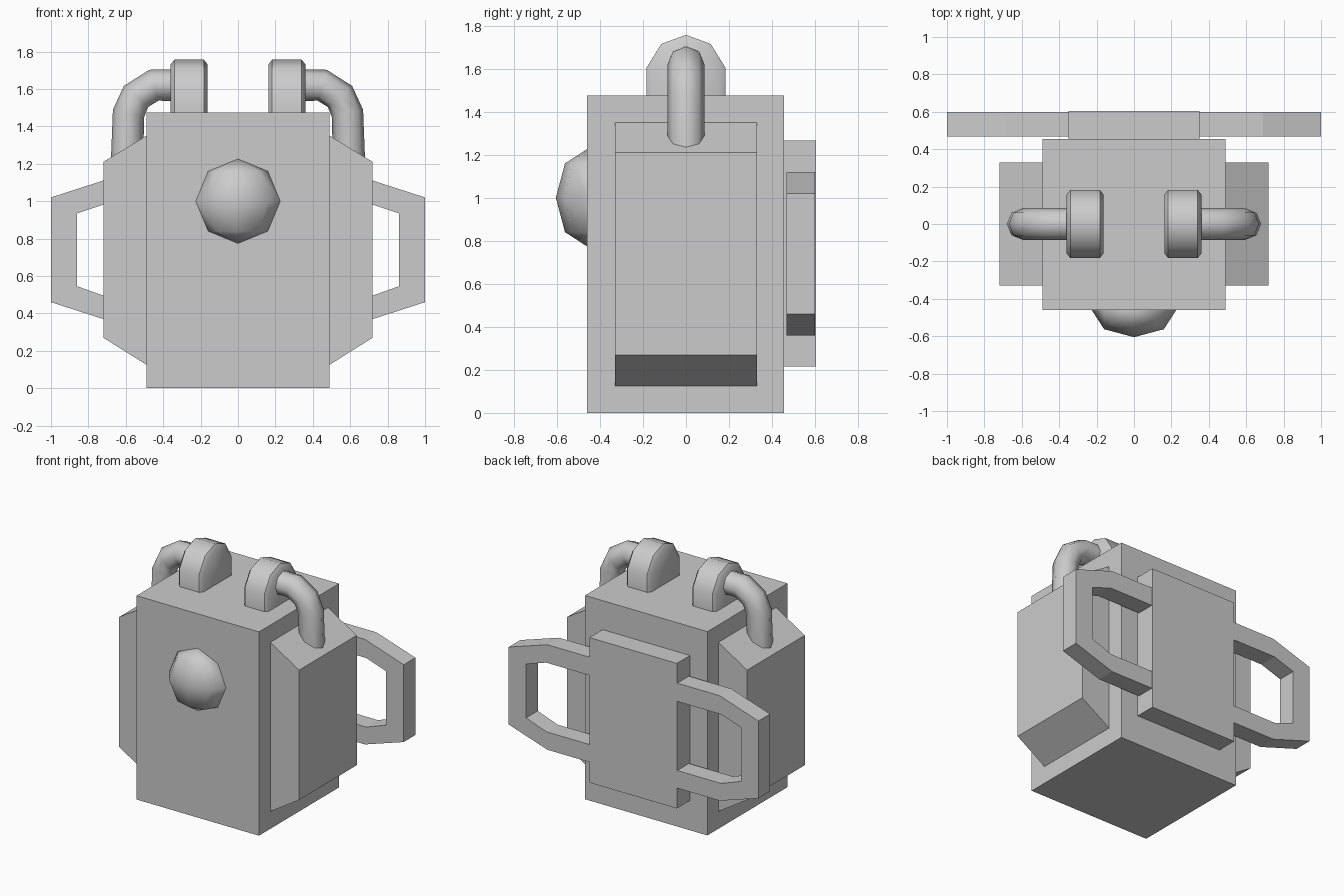
import bpy, bmesh
from mathutils import Vector

if "Cube" in bpy.data.objects:
    bpy.data.objects.remove(bpy.data.objects["Cube"])


def finish(name, bm, smooth=None):
    bmesh.ops.recalc_face_normals(bm, faces=bm.faces)
    mesh = bpy.data.meshes.new(name)
    bm.to_mesh(mesh)
    bm.free()
    obj = bpy.data.objects.new(name, mesh)
    bpy.context.collection.objects.link(obj)
    if smooth:
        bpy.ops.object.select_all(action='DESELECT')
        obj.select_set(True)
        bpy.context.view_layer.objects.active = obj
        bpy.ops.object.shade_smooth_by_angle(angle=smooth)
    return obj


def loft(name, rings, smooth=None):
    """Skin a closed solid through rings with equal point counts."""
    bm = bmesh.new()
    loops = [[bm.verts.new(p) for p in ring] for ring in rings]
    n = len(loops[0])
    for a, b in zip(loops, loops[1:]):
        for i in range(n):
            j = (i + 1) % n
            bm.faces.new((a[i], a[j], b[j], b[i]))
    bm.faces.new(loops[0])
    bm.faces.new(loops[-1])
    return finish(name, bm, smooth)


def extrude_y(name, profile, y0, y1):
    return loft(name, [[(x, y, z) for x, z in profile] for y in (y0, y1)])


def box_profile(x, z0, z1):
    return [(-x, z0), (x, z0), (x, z1), (-x, z1)]


# Main body and back plate
extrude_y("body", box_profile(0.49, 0, 1.475), -0.46, 0.455)
extrude_y("back_plate", box_profile(0.35, 0.215, 1.265), 0.45, 0.605)

# Faceted dome on the front
bm = bmesh.new()
bmesh.ops.create_uvsphere(bm, u_segments=8, v_segments=4, radius=1)
for v in bm.verts:
    v.co = Vector((v.co.x * 0.226, v.co.y * 0.145 - 0.46, v.co.z * 0.226 + 1.0))
finish("front_dome", bm, smooth=1.0)

# Profiles of the mirrored parts
pod = [(0.47, 0.113), (0.72, 0.27), (0.72, 1.21), (0.47, 1.362)]
handle = [(0.33, 1.12), (0.69, 1.12), (1.0, 1.02), (1.0, 0.46), (0.69, 0.36), (0.33, 0.36),
          (0.33, 0.488), (0.70, 0.488), (0.86, 0.545), (0.86, 0.935), (0.70, 0.988), (0.33, 0.988)]
pipe = [(0.28, 1.62), (0.45, 1.62), (0.545, 1.56), (0.585, 1.47), (0.595, 1.18)]
arch_outer = [(-0.183, 1.45), (-0.183, 1.605), (-0.115, 1.715), (0, 1.757),
              (0.115, 1.715), (0.183, 1.605), (0.183, 1.45)]
arch_inner = [(-0.158, 1.45), (-0.158, 1.597), (-0.1, 1.692), (0, 1.732),
              (0.1, 1.692), (0.158, 1.597), (0.158, 1.45)]

for side, s in (("right", 1), ("left", -1)):
    # Side pod and open carrying handle
    extrude_y(f"side_pod_{side}", [(s * x, z) for x, z in pod], -0.33, 0.33)
    extrude_y(f"handle_{side}", [(s * x, z) for x, z in handle], 0.467, 0.6)

    # Rounded bracket on top with chamfered rims
    sections = ((0.163, arch_inner), (0.183, arch_outer), (0.34, arch_outer), (0.36, arch_inner))
    loft(f"top_bracket_{side}", [[(s * x, y, z) for y, z in arch] for x, arch in sections], smooth=0.8)

    # Bent pipe from bracket to pod
    curve = bpy.data.curves.new(f"pipe_{side}", 'CURVE')
    curve.dimensions = '3D'
    curve.bevel_depth = 0.086
    curve.bevel_resolution = 2
    curve.use_fill_caps = True
    spline = curve.splines.new('POLY')
    spline.points.add(len(pipe) - 1)
    for point, (x, z) in zip(spline.points, pipe):
        point.co = (s * x, 0, z, 1)
    spline.use_smooth = True
    bpy.context.collection.objects.link(bpy.data.objects.new(f"pipe_{side}", curve))
